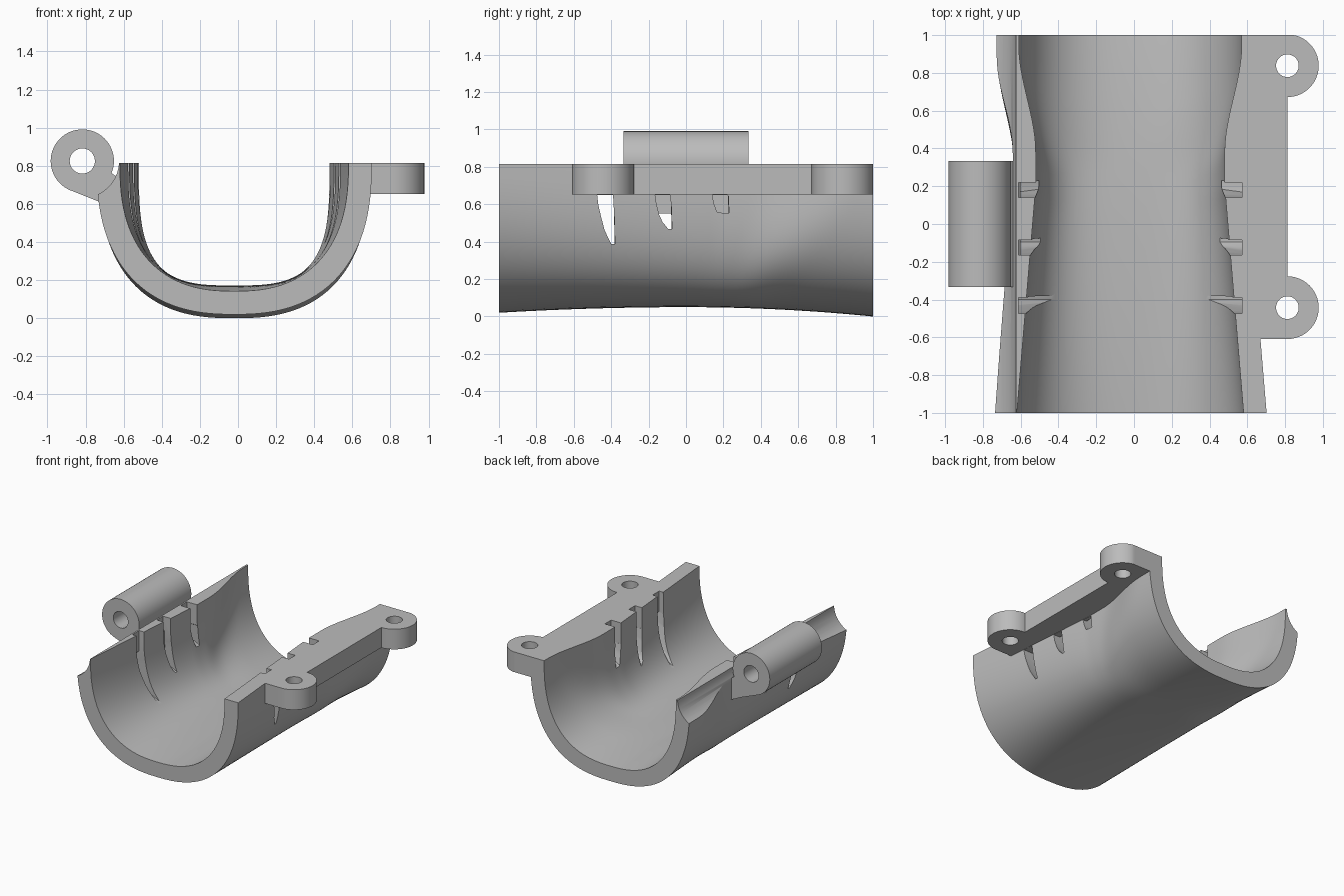
import bpy, bmesh, math
from mathutils import Vector

cube = bpy.data.objects.get("Cube")
if cube:
    bpy.data.objects.remove(cube, do_unlink=True)

TOP, MID, WALL = 0.815, -0.02, 0.122
HINGE = (-0.817, 0.825)

grey = bpy.data.materials.new("light_grey")
grey.use_nodes = True
grey.diffuse_color = (0.5, 0.5, 0.5, 1)
grey.node_tree.nodes["Principled BSDF"].inputs["Base Color"].default_value = (0.5, 0.5, 0.5, 1)


def to_object(name, bm):
    bmesh.ops.recalc_face_normals(bm, faces=bm.faces)
    mesh = bpy.data.meshes.new(name)
    bm.to_mesh(mesh)
    bm.free()
    mesh.materials.append(grey)
    obj = bpy.data.objects.new(name, mesh)
    bpy.context.collection.objects.link(obj)
    return obj


def prism(name, outline, offset):
    """Extrude a closed outline of 3D points along an offset."""
    bm = bmesh.new()
    face = bm.faces.new([bm.verts.new(p) for p in outline])
    extruded = bmesh.ops.extrude_face_region(bm, geom=[face], use_keep_orig=True)
    moved = [v for v in extruded["geom"] if isinstance(v, bmesh.types.BMVert)]
    bmesh.ops.translate(bm, vec=Vector(offset), verts=moved)
    return to_object(name, bm)


def arc(cx, cy, r, start, end, steps):
    angles = [math.radians(start + (end - start) * i / steps) for i in range(steps + 1)]
    return [(cx + r * math.cos(a), cy + r * math.sin(a)) for a in angles]


def rod_y(name, r, y0, y1):
    ring = arc(*HINGE, r, 0, 360, 64)[:-1]
    return prism(name, [(x, y0, z) for x, z in ring], (0, y1 - y0, 0))


def cut(obj, cutter):
    mod = obj.modifiers.new("cut", "BOOLEAN")
    mod.operation, mod.solver, mod.object = "DIFFERENCE", "EXACT", cutter
    bpy.context.view_layer.objects.active = obj
    bpy.ops.object.modifier_apply(modifier=mod.name)
    bpy.data.objects.remove(cutter, do_unlink=True)


def smoothstep(a, b, v):
    t = min(max((v - a) / (b - a), 0), 1)
    return t * t * (3 - 2 * t)


# Shell: open trough whose upper walls pinch in around the middle
def half_width(y):
    if y < 0.2:
        return 0.5 + (0.2 - y) / 12
    return 0.5 + 0.09 * smoothstep(0.38, 0.95, y)


def section_point(y, t, extra):
    floor = 0.05 - (0.03 if y < 0 else 0.05) * y * y
    height = TOP - floor - WALL + extra
    shifted = y + 0.5 * height * math.sin(t) * smoothstep(0, 0.5, y)
    width = half_width(shifted)
    power = 2 / (2.45 + 9 * (0.6 - width))
    c, s = math.cos(t), max(math.sin(t), 0)
    x = math.copysign(abs(c) ** power, c) * (width + extra)
    return (MID + x, y, TOP - height * s ** power)


def build_shell(rows=60, steps=56):
    bm = bmesh.new()
    rings = []
    for i in range(rows + 1):
        y = -1 + 2 * i / rows
        angles = [math.pi * j / steps for j in range(steps + 1)]
        pts = [section_point(y, t, WALL) for t in angles]
        pts += [section_point(y, t, 0) for t in reversed(angles)]
        rings.append([bm.verts.new(p) for p in pts])
    n = len(rings[0])
    for a, b in zip(rings, rings[1:]):
        for j in range(n):
            k = (j + 1) % n
            bm.faces.new((a[j], a[k], b[k], b[j]))
    for ring in (rings[0], rings[-1]):
        for j in range(steps):
            bm.faces.new((ring[j], ring[j + 1], ring[n - 2 - j], ring[n - 1 - j]))
    return to_object("shell", bm)


shell = build_shell()

# Clearance groove along the hinge edge
cut(shell, rod_y("groove_cutter", 0.193, -1.1, 1.1))


# Tapered slots, stopping short of the outer wall near the rim
def taper_cutter(side, y0, y1, tip):
    bm = bmesh.new()
    for x, drop in ((0.3, 0.16), (0.8, -0.08)):
        for y, z in ((y0, 0.65), (y1 - 0.01, 0.65), (y1, tip - drop),
                     (y1 - 0.02, tip - drop), (y0 + 0.025, (0.65 + tip - drop) / 2)):
            bm.verts.new((MID + side * x, y, z))
    bmesh.ops.convex_hull(bm, input=bm.verts)
    return to_object("slot_cutter", bm)


for y0, y1, tip in ((-0.475, -0.38, 0.39), (-0.165, -0.075, 0.47), (0.14, 0.23, 0.56)):
    for side in (-1, 1):
        cut(shell, taper_cutter(side, y0, y1, tip))
        a, b = MID + side * 0.3, MID + side * 0.592
        rim = [(a, y0, 0.645), (b, y0, 0.645), (b, y1 - 0.01, 0.645), (a, y1 - 0.01, 0.645)]
        cut(shell, prism("rim_cutter", rim, (0, 0, 0.3)))

# Clamping flange with two rounded screw ears
EAR_X, EAR_R, EAR_YS = 0.812, 0.166, (-0.443, 0.838)
outline = [(0.59, EAR_YS[0] - EAR_R)]
outline += arc(EAR_X, EAR_YS[0], EAR_R, -90, 90, 32)
outline += [(EAR_X, 0.2)]
outline += [(x, min(y, 1)) for x, y in arc(EAR_X, EAR_YS[1], EAR_R, -90, 90, 32)]
outline += [(0.59, 1)]
flange = prism("flange", [(x, y, 0.652) for x, y in outline], (0, 0, TOP - 0.652))
for y in EAR_YS:
    hole = arc(EAR_X, y, 0.06, 0, 360, 48)[:-1]
    cut(flange, prism("hole_cutter", [(px, py, 0.5) for px, py in hole], (0, 0, 0.5)))

# Hinge barrel with its pin hole, and the web joining it to the shell
barrel = rod_y("hinge_barrel", 0.166, -0.333, 0.333)
web_outline = [(-0.885, 0.674), (-0.725, 0.61), (-0.6, 0.55), (-0.6, 0.7), (-0.64, 0.745),
               (-0.69, 0.78), (-0.76, 0.74)]
web = prism("hinge_web", [(x, -0.333, z) for x, z in web_outline], (0, 0.666, 0))
for part in (barrel, web):
    cut(part, rod_y("pin_cutter", 0.066, -0.5, 0.5))

# Smooth curved surfaces, keep sharp edges
for obj in (shell, flange, barrel, web):
    bpy.ops.object.select_all(action="DESELECT")
    obj.select_set(True)
    bpy.context.view_layer.objects.active = obj
    bpy.ops.object.shade_smooth_by_angle(angle=math.radians(30))
